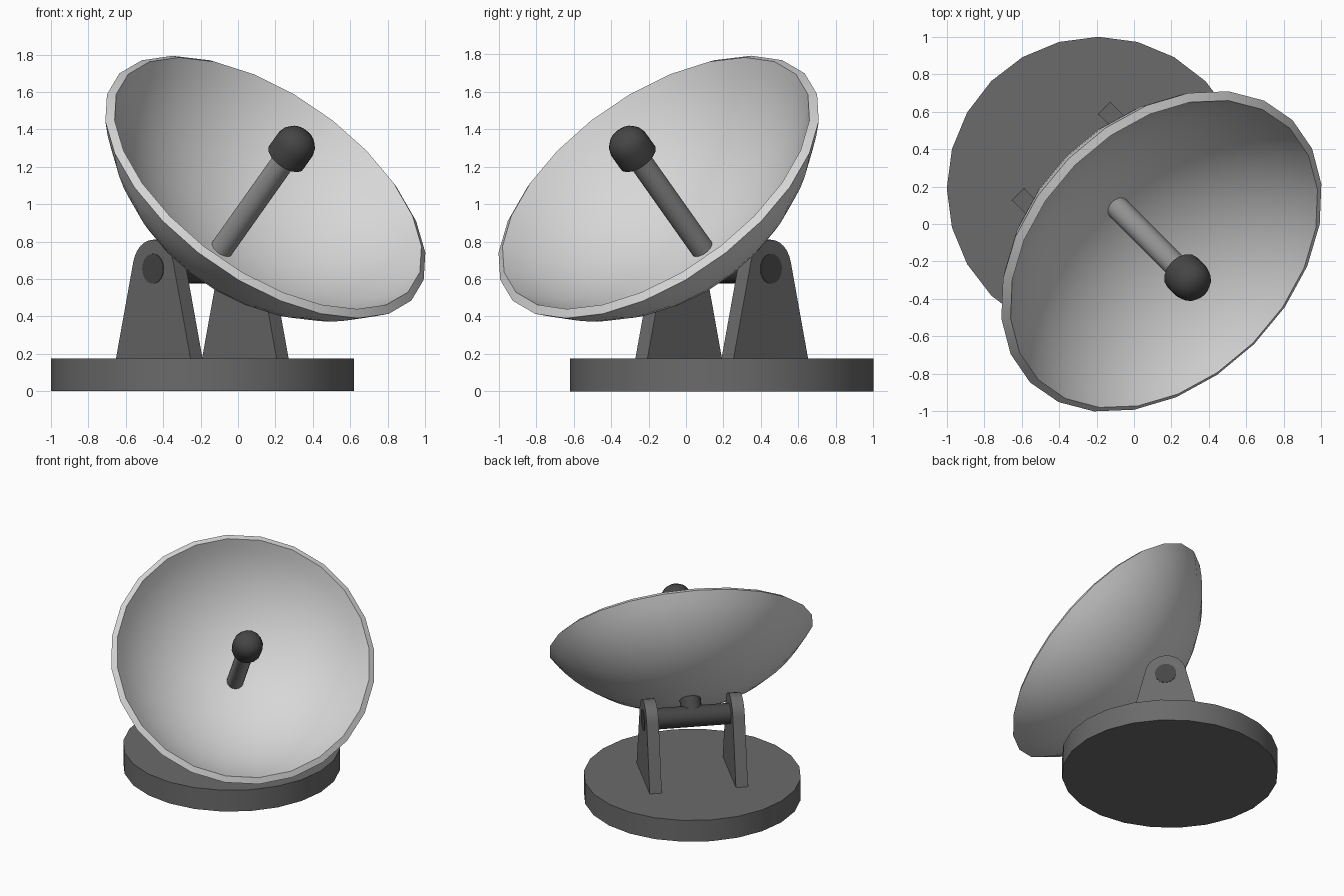
import bpy, bmesh, math
from mathutils import Matrix, Vector

if "Cube" in bpy.data.objects:
    bpy.data.objects.remove(bpy.data.objects["Cube"])

# Local frame: X = direction the dish points, Y = along the hinge, Z = up
FRAME = Matrix.Rotation(math.radians(-45), 4, 'Z')
TILT = Matrix.Rotation(math.radians(45), 4, 'Y')


def material(name, r, g, b):
    m = bpy.data.materials.new(name)
    m.diffuse_color = (r, g, b, 1)
    m.use_nodes = True
    m.node_tree.nodes["Principled BSDF"].inputs["Base Color"].default_value = m.diffuse_color
    return m


DISH = material("pale grey", 0.68, 0.68, 0.68)
STEEL = material("mid grey", 0.30, 0.30, 0.30)
MOUNT = material("dark grey", 0.145, 0.145, 0.145)
DARK = material("charcoal", 0.06, 0.06, 0.06)


def finish(name, bm, mat, matrix):
    bmesh.ops.remove_doubles(bm, verts=bm.verts, dist=1e-5)
    bmesh.ops.recalc_face_normals(bm, faces=bm.faces)
    bm.transform(FRAME @ matrix)
    mesh = bpy.data.meshes.new(name)
    bm.to_mesh(mesh)
    bm.free()
    mesh.materials.append(mat)
    ob = bpy.data.objects.new(name, mesh)
    bpy.context.collection.objects.link(ob)
    bpy.ops.object.select_all(action='DESELECT')
    ob.select_set(True)
    bpy.context.view_layer.objects.active = ob
    bpy.ops.object.shade_smooth_by_angle(angle=math.radians(32))
    return ob


def lathe(name, profile, steps, mat, matrix):
    """Spin a (radius, height) profile around local Z."""
    bm = bmesh.new()
    vs = [bm.verts.new((r, 0, z)) for r, z in profile]
    es = [bm.edges.new(p) for p in zip(vs, vs[1:])]
    bmesh.ops.spin(bm, geom=vs + es, cent=(0, 0, 0), axis=(0, 0, 1),
                   angle=math.tau, steps=steps, use_merge=True)
    return finish(name, bm, mat, matrix)


def rod(name, r, z0, z1, steps, mat, matrix):
    return lathe(name, [(0, z0), (r, z0), (r, z1), (0, z1)], steps, mat, matrix)


# Round base
PIVOT_X, PIVOT_Z = -0.27, 0.655
rod("base", 0.81, 0, 0.175, 24, MOUNT, Matrix.Translation((PIVOT_X, 0, 0)))

# Two tapered yoke plates with rounded tops
for side, label in ((-1, "left"), (1, "right")):
    bm = bmesh.new()
    pts = [(-0.283, 0.17 - PIVOT_Z), (0.283, 0.17 - PIVOT_Z)]
    for i in range(13):
        a = math.radians(14 + 152 * i / 12)
        pts.append((0.155 * math.cos(a), 0.155 * math.sin(a)))
    face = bm.faces.new([bm.verts.new((x, side * 0.28, z)) for x, z in pts])
    ext = bmesh.ops.extrude_face_region(bm, geom=[face], use_keep_orig=True)
    bmesh.ops.translate(bm, vec=(0, side * 0.091, 0),
                        verts=[g for g in ext["geom"] if isinstance(g, bmesh.types.BMVert)])
    finish("yoke_plate_" + label, bm, MOUNT, Matrix.Translation((PIVOT_X, 0, PIVOT_Z)))

# Hinge pin through both plates, and the stub that carries the dish
pivot = Matrix.Translation((PIVOT_X, 0, PIVOT_Z))
rod("hinge_pin", 0.08, -0.375, 0.375, 20, DARK, pivot @ Matrix.Rotation(math.pi / 2, 4, 'X'))
rod("dish_stub", 0.08, 0, 0.15, 16, DARK, pivot @ TILT)

# Dish: spherical cap shell, origin at the inner vertex, opening along local Z
axis = Matrix.Translation((-0.123, 0, 0.762)) @ TILT
RI, RO, HALF, N = 1.161, 1.211, math.radians(55), 12
outer = [(RO * math.sin(HALF * i / N), RI - RO * math.cos(HALF * i / N)) for i in range(N + 1)]
inner = [(RI * math.sin(HALF * i / N), RI - RI * math.cos(HALF * i / N)) for i in range(N, -1, -1)]
lathe("dish", outer + inner, 24, DISH, axis)

# Feed rod and its rounded head
rod("feed_rod", 0.063, -0.02, 0.72, 16, STEEL, axis)
lathe("feed_head", [(0, 0.69), (0.112, 0.69), (0.112, 0.785), (0.10, 0.825),
                    (0.075, 0.855), (0.04, 0.872), (0, 0.877)], 16, DARK, axis)
